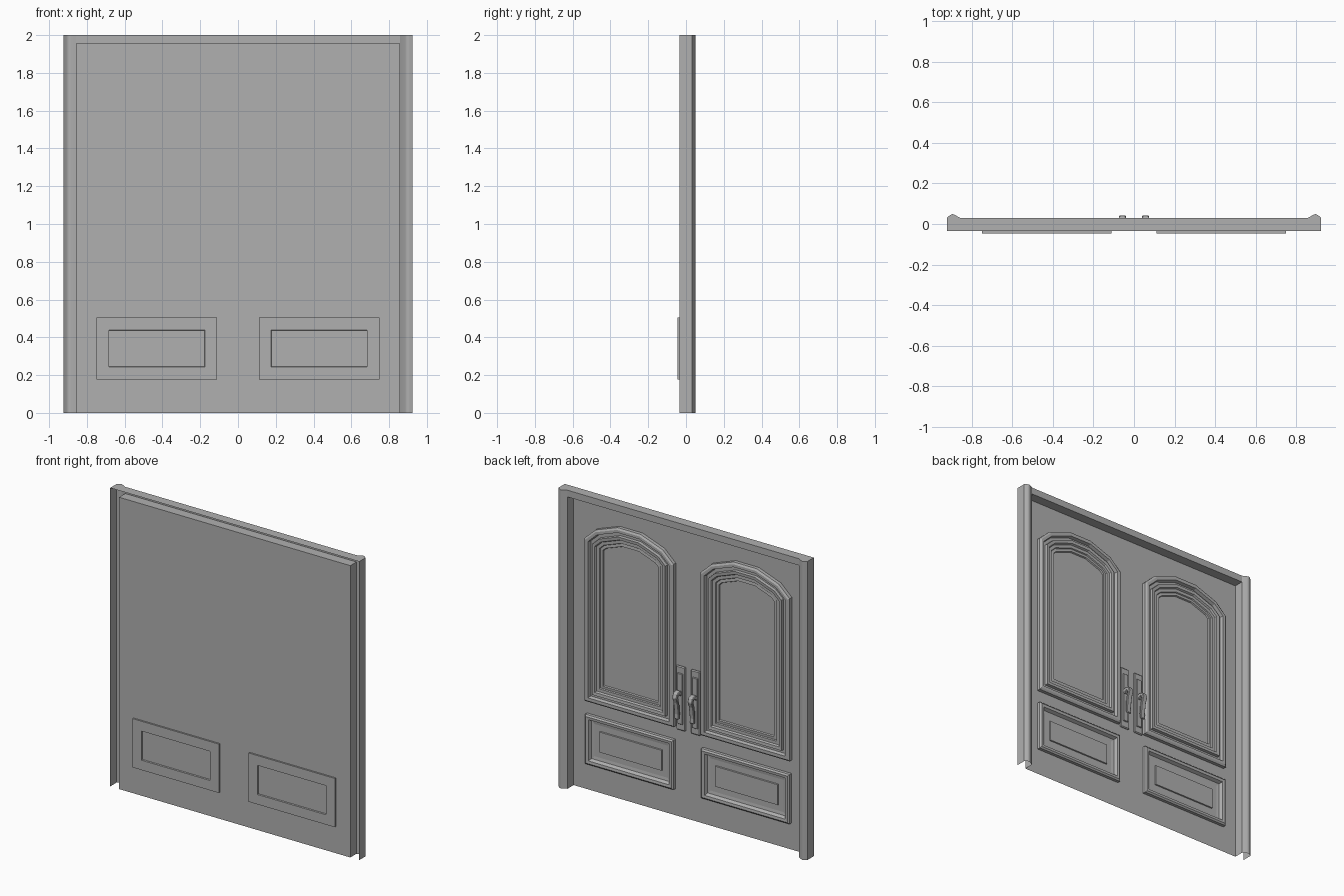
import bpy, bmesh, math
from mathutils import Vector

if "Cube" in bpy.data.objects:
    bpy.data.objects.remove(bpy.data.objects["Cube"])

FRONT, BACK = -0.035, 0.03       # depth limits of the frame
HALF_W, IN_W = 0.923, 0.857      # outer and inner half width
TOP, IN_TOP = 2.0, 1.955

grey = bpy.data.materials.new("dark_grey")
grey.diffuse_color = (0.434, 0.434, 0.434, 1)
grey.use_nodes = True
grey.node_tree.nodes["Principled BSDF"].inputs["Base Color"].default_value = grey.diffuse_color


def make(name, verts, faces, mirror=True, bevel=0, recalc=True):
    me = bpy.data.meshes.new(name)
    me.from_pydata(verts, [], faces)
    bm = bmesh.new()
    bm.from_mesh(me)
    if recalc:
        bmesh.ops.recalc_face_normals(bm, faces=bm.faces)
    bm.to_mesh(me)
    bm.free()
    me.materials.append(grey)
    ob = bpy.data.objects.new(name, me)
    bpy.context.collection.objects.link(ob)
    if bevel:
        b = ob.modifiers.new("bevel", 'BEVEL')
        b.width, b.segments = bevel, 1
    if mirror:
        ob.modifiers.new("mirror", 'MIRROR')
    return ob


def inset(pts, d):
    """Mitred inset of a counter-clockwise outline in x, z."""
    out, n = [], len(pts)
    for i in range(n):
        p = Vector(pts[i])
        e1 = (p - Vector(pts[i - 1])).normalized()
        e2 = (Vector(pts[(i + 1) % n]) - p).normalized()
        n1, n2 = Vector((-e1.y, e1.x)), Vector((-e2.y, e2.x))
        q = p + (n1 + n2) * d / (1 + n1.dot(n2))
        out.append((q.x, q.y))
    return out


def moulding(name, outline, section):
    """Run a (inset, depth) section round an outline and close the middle."""
    n, verts, faces = len(outline), [], []
    for d, y in section:
        verts += [(x, y, z) for x, z in inset(outline, d)]
    for k in range(len(section) - 1):
        for i in range(n):
            j = (i + 1) % n
            faces.append((k*n + i, k*n + j, (k+1)*n + j, (k+1)*n + i))
    last = (len(section) - 1) * n
    faces.append(tuple(range(last, last + n)))
    facing_front = section[1][1] < section[0][1]
    if not facing_front:
        faces = [f[::-1] for f in faces]
    return make(name, verts, faces, recalc=False)


def slab(name, outline_yz, x0, x1, bevel=0):
    """Extrude a y, z outline along x."""
    n = len(outline_yz)
    verts = [(x, y, z) for x in (x0, x1) for y, z in outline_yz]
    faces = [(i, (i+1) % n, n + (i+1) % n, n + i) for i in range(n)]
    faces += [tuple(range(n))[::-1], tuple(range(n, 2*n))]
    return make(name, verts, faces, bevel=bevel)


def rect(x0, x1, z0, z1):
    return [(x0, z0), (x1, z0), (x1, z1), (x0, z1)]


# Door sheet
make("door_sheet", [(x, FRONT, z) for x, z in rect(-IN_W, IN_W, 0, IN_TOP)],
     [(0, 1, 2, 3)], mirror=False)

# Hollow side jambs with a peaked back, open at front and bottom
prof = [(HALF_W, FRONT), (HALF_W, BACK + 0.002), (0.907, 0.044),
        (0.896, 0.049), (0.885, 0.045), (IN_W, BACK), (IN_W, FRONT)]
n = len(prof)
verts = [(x, y, 0) for x, y in prof] + [(x, y, TOP) for x, y in prof]
verts += [(IN_W, BACK, IN_TOP), (IN_W, FRONT, IN_TOP)]
faces = [(i, i + 1, n + i + 1, n + i) for i in range(n - 2)]
faces += [(n - 2, n - 1, 2*n + 1, 2*n), tuple(range(n, 2*n))]
jamb = make("side_jamb", verts, faces)
bpy.context.view_layer.objects.active = jamb
jamb.select_set(True)
bpy.ops.object.shade_smooth_by_angle(angle=math.radians(52))

# Hollow head piece, open at the front
prof = [(FRONT, TOP), (BACK, TOP), (BACK, IN_TOP), (FRONT, IN_TOP)]
verts = [(x, y, z) for x in (-IN_W, IN_W) for y, z in prof]
make("head_jamb", verts, [(i, i + 1, i + 5, i + 4) for i in range(3)],
     mirror=False)

# Tall arched panel on the back of each leaf: outer bead, groove, three steps
c = 0.43
arch = [(c - 0.33, 0.6), (c + 0.33, 0.6), (c + 0.33, 1.69),
        (c + 0.25, 1.765), (c + 0.085, 1.825), (c - 0.085, 1.825),
        (c - 0.25, 1.765), (c - 0.33, 1.69)]
moulding("arched_panel", arch,
         [(0, -0.035), (0, -0.012), (0.012, -0.004), (0.03, -0.004),
          (0.036, -0.026), (0.056, -0.026), (0.058, -0.006), (0.078, -0.008),
          (0.084, -0.02), (0.104, -0.02), (0.108, -0.027), (0.126, -0.025),
          (0.13, -0.034)])

# Low rectangular panel, back and front faces
moulding("low_panel_back", rect(c - 0.328, c + 0.328, 0.178, 0.51),
         [(0, -0.035), (0, -0.014), (0.01, -0.006), (0.028, -0.008),
          (0.038, -0.03), (0.058, -0.033), (0.096, -0.033),
          (0.098, -0.025)])
moulding("low_panel_front", rect(0.11, 0.75, 0.178, 0.505),
         [(0, -0.035), (0, -0.046), (0.066, -0.046), (0.068, -0.037)])

# Handle plate with a raised field
slab("handle_plate", [(-0.035, 0.585), (-0.02, 0.585), (-0.02, 1.015),
                      (-0.035, 1.015)], 0.02, 0.09, bevel=0.006)
slab("handle_field", [(-0.022, 0.63), (-0.012, 0.63), (-0.012, 0.97),
                      (-0.022, 0.97)], 0.035, 0.075, bevel=0.003)

# Curved handle grip hanging from the plate
path = [(-0.018, 0.835), (0.005, 0.848), (0.025, 0.845), (0.033, 0.825),
        (0.022, 0.79), (0.016, 0.75), (0.012, 0.71), (0.016, 0.675)]
half = [0.014, 0.014, 0.012, 0.011, 0.009, 0.009, 0.008, 0.006]
up, low = [], []
for i, (y, z) in enumerate(path):
    a, b = path[max(i - 1, 0)], path[min(i + 1, len(path) - 1)]
    t = Vector((b[0] - a[0], b[1] - a[1])).normalized()
    up.append((y - t.y * half[i], z + t.x * half[i]))
    low.append((y + t.y * half[i], z - t.x * half[i]))
slab("handle_grip", up + low[::-1], 0.04, 0.074, bevel=0.004)
